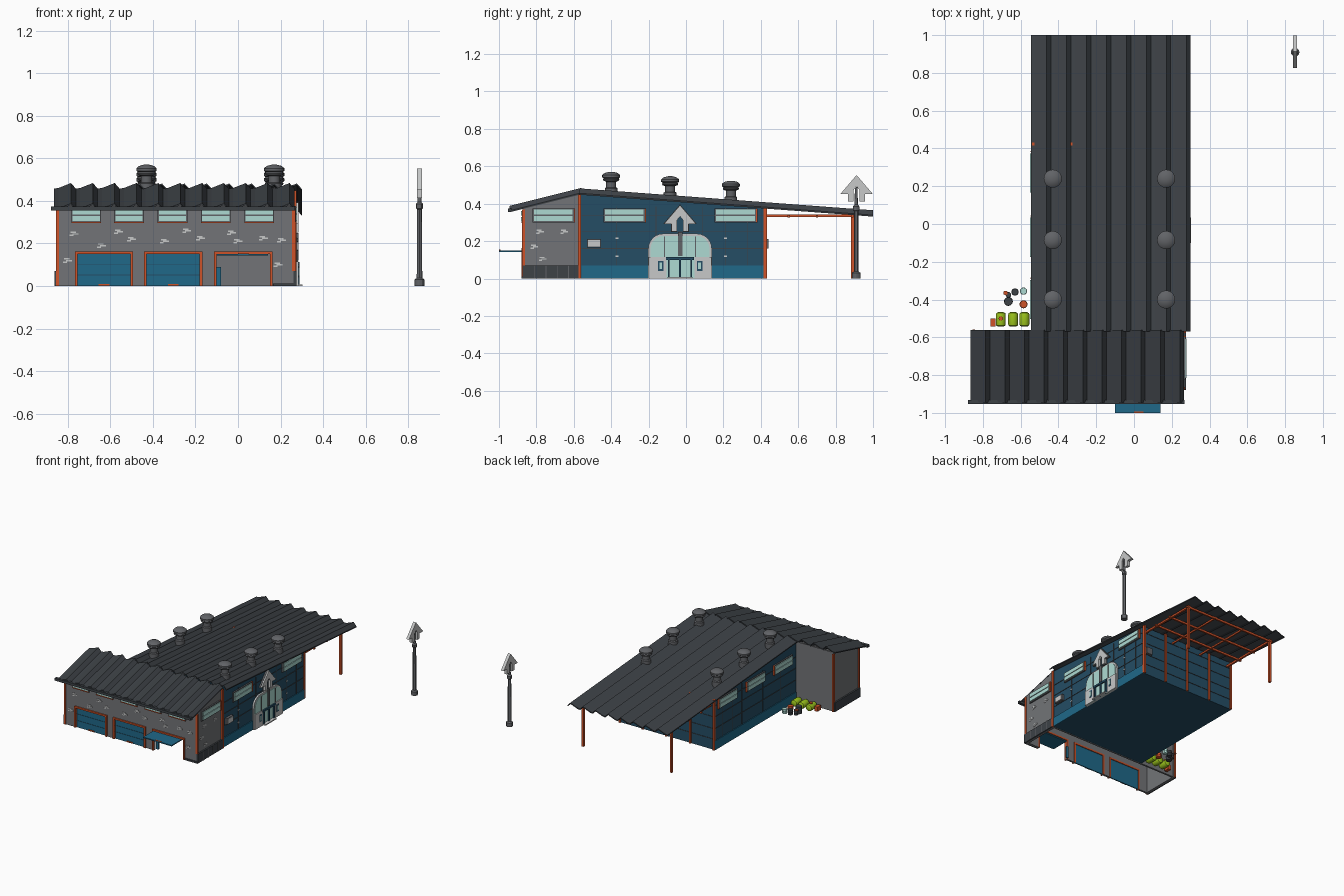
import bpy, bmesh, math
from mathutils import Matrix, Vector

if "Cube" in bpy.data.objects:
    bpy.data.objects.remove(bpy.data.objects["Cube"])

def mat(name, r, g, b):
    m = bpy.data.materials.new(name)
    m.diffuse_color = (r, g, b, 1)
    m.use_nodes = True
    m.node_tree.nodes["Principled BSDF"].inputs["Base Color"].default_value = m.diffuse_color
    return m

ROOF = mat("charcoal", .047, .054, .062)
NAVY = mat("dark_blue", .018, .075, .13)
BLUE = mat("mid_blue", .014, .14, .25)
ORANGE = mat("orange", .62, .085, .022)
WALL = mat("wall_grey", .17, .175, .185)
LIGHT = mat("light_grey", .57, .58, .58)
GLASS = mat("pale_glass", .42, .70, .65)
METAL = mat("metal_grey", .12, .125, .135)
GREEN = mat("lime_green", .33, .55, .012)

def finish(name, bm, m, smooth=False):
    bmesh.ops.recalc_face_normals(bm, faces=bm.faces)
    me = bpy.data.meshes.new(name)
    bm.to_mesh(me)
    bm.free()
    me.materials.append(m)
    o = bpy.data.objects.new(name, me)
    bpy.context.collection.objects.link(o)
    if smooth:
        bpy.ops.object.select_all(action='DESELECT')
        o.select_set(True)
        bpy.context.view_layer.objects.active = o
        bpy.ops.object.shade_smooth_by_angle()
    return o

def boxes(name, m, *bs):
    """One object from boxes given as (x0, x1, y0, y1, z0, z1)."""
    bm = bmesh.new()
    for a, b, c, d, e, f in bs:
        M = Matrix.Translation(((a+b)/2, (c+d)/2, (e+f)/2)) @ Matrix.Diagonal((b-a, d-c, f-e, 1))
        bmesh.ops.create_cube(bm, size=1, matrix=M)
    return finish(name, bm, m)

def prism(name, m, pts, x0, x1):
    """Extrude a (y, z) outline along x."""
    bm = bmesh.new()
    f = bm.faces.new([bm.verts.new((x0, y, z)) for y, z in pts])
    r = bmesh.ops.extrude_face_region(bm, geom=[f])
    bmesh.ops.translate(bm, vec=(x1-x0, 0, 0), verts=[v for v in r['geom'] if isinstance(v, bmesh.types.BMVert)])
    return finish(name, bm, m)

def lathe(name, m, prof, loc, n=16, rot=None):
    """Turn an (r, z) profile about z."""
    bm = bmesh.new()
    R = Matrix.Translation(loc) @ (rot or Matrix())
    rings = [[bm.verts.new(R @ Vector((r*math.cos(t*math.tau/n), r*math.sin(t*math.tau/n), z)))
              for t in range(n)] for r, z in prof]
    for a, b in zip(rings, rings[1:]):
        for i in range(n):
            bm.faces.new((a[i], a[(i+1) % n], b[(i+1) % n], b[i]))
    bm.faces.new(rings[0])
    bm.faces.new(rings[-1])
    return finish(name, bm, m, True)

def roof(name, x0, x1, n, y0, z0, y1, z1, amp=.026, t=.008):
    """Sawtooth sheet with a closed underside."""
    p, prof = (x1-x0)/n, []
    for i in range(n):
        prof += [(x0+i*p, -amp), (x0+i*p+.2*p, -amp*.9), (x0+i*p+.78*p, 0)]
    prof.append((x1, -amp))
    bm = bmesh.new()
    rows = [[[bm.verts.new((x, y, z+h-d)) for x, h in prof] for y, z in ((y0, z0), (y1, z1))] for d in (0, t)]
    (a, b), (c, d) = rows
    for i in range(len(prof)-1):
        for u, v in ((a, b), (d, c), (c, a), (b, d)):
            bm.faces.new((u[i], u[i+1], v[i+1], v[i]))
    for i in (0, -1):
        bm.faces.new((a[i], b[i], d[i], c[i]))
    return finish(name, bm, ROOF)

roof_z = lambda y: .482-(y+.57)*.117/1.57
XR, XL, XF = .262, -.535, -.85

# Roofs and gutter
roof("main_roof", -.545, .30, 8, -.57, .482, 1.0, .365)
roof("front_roof", -.865, .265, 11, -.945, .388, -.56, .484)
boxes("front_gutter", ROOF, (-.88, .268, -.953, -.932, .355, .374))

# Main hall with plinth
prism("main_hall", NAVY, [(-.565, 0), (.42, 0), (.42, roof_z(.42)-.03), (-.565, .452)], XL, XR)
boxes("hall_plinth", BLUE, (XR, XR+.006, -.56, -.2, 0, .07), (XR, XR+.006, .136, .42, 0, .07),
      (XL-.006, XL, -.56, .42, 0, .07))
seams = []
for xa, xb in ((XR, XR+.003), (XL-.003, XL)):
    seams += [(xa, xb, -.56, .42, z-.002, z+.002) for z in (.16, .25, .335)]
    seams += [(xa, xb, y-.002, y+.002, 0, .385) for y in (-.37, -.16, .09, .21, .33)]
seams += [(XL, XR, .42, .423, z-.002, z+.002) for z in (.08, .16, .25, .33)]
boxes("panel_seams", ROOF, *seams)
boxes("seam_clips", LIGHT, *[(XR, XR+.005, y-.008, y+.008, z-.004, z+.004)
                             for y in (-.37, .21) for z in (.12, .215)])

# Front block walls, open below
gable = [(-.87, 0), (-.565, 0), (-.565, .452), (-.87, .375)]
prism("front_right_wall", WALL, gable, XR-.015, XR)
prism("front_left_wall", WALL, gable, XF, XF+.015)
boxes("front_back_wall", WALL, (XF, XR, -.58, -.566, 0, .45))
doors = [(-.755, -.505), (-.43, -.18), (-.1, .15)]
edges = [XF] + [v for d in doors for v in d] + [XR]
boxes("front_wall", WALL, (XF, XR, -.87, -.855, .15, .378),
      *[(edges[i], edges[i+1], -.87, -.855, 0, .15) for i in range(0, 8, 2)])
boxes("front_block_plinth", ROOF, (XR, XR+.012, -.875, -.575, 0, .07),
      (XF-.012, XF, -.875, -.565, 0, .07), (.165, XR+.012, -.88, -.87, 0, .012))
boxes("plinth_joints", METAL, *[(XR+.012, XR+.014, y, y+.004, 0, .07) for y in (-.81, -.75, -.69, -.63)])

# Garage doors and orange frames
boxes("garage_doors", BLUE, *[(a, b, -.866, -.858, 0, .15) for a, b in doors[:2]])
boxes("door_ribs", NAVY, *[(a, b, -.868, -.866, z, z+.003) for a, b in doors[:2] for z in (.05, .1)])
boxes("door_handles", ORANGE, *[((a+b)/2-.025, (a+b)/2+.025, -.872, -.866, .002, .01) for a, b in doors[:2]])
fr = []
for a, b in doors:
    fr += [(a-.012, a, -.88, -.852, 0, .162), (b, b+.012, -.88, -.852, 0, .162), (a, b, -.88, -.852, .15, .162)]
boxes("garage_frames", ORANGE, *fr)
boxes("raised_door", BLUE, (-.1, .14, -1.0, -.86, .143, .151))
boxes("raised_door_handle", ORANGE, (0, .05, -1.0, -.992, .151, .155))
boxes("inner_door", BLUE, (-.1, -.08, -.845, -.835, .0, .09))

# Corner posts
boxes("corner_posts", ORANGE, (XF-.006, XF+.008, -.876, -.862, 0, .37), (XF-.006, XF+.008, -.572, -.558, 0, .44),
      (XR-.005, XR+.012, -.578, -.562, 0, .45), (XR-.008, XR+.008, -.876, -.862, .07, .37),
      *[(x, x+.014, .415, .432, 0, .385) for x in (XL-.005, -.34, -.14, .06, XR-.008)])

# Pale brick patches
pf = [(-.8, .12), (-.77, .245), (-.64, .19), (-.56, .255), (-.5, .22), (-.345, .21), (-.24, .26),
      (-.175, .225), (0, .21), (-.03, .25), (.12, .225), (.19, .10), (.205, .215)]
row = [(-.018, .008, .004), (-.008, .02, -.004), (-.022, -.004, -.011)]
boxes("front_bricks", LIGHT, *[(x+a, x+b, -.873, -.87, z+h, z+h+.007) for x, z in pf for a, b, h in row])
ps = [(-.78, .25), (-.65, .25), (-.81, .17), (-.765, .105)]
boxes("side_bricks", LIGHT, *[(XR, XR+.003, y+a, y+b, z+h, z+h+.007) for y, z in ps for a, b, h in row])

# Windows: frame, two panes, orange end trim
frame, pane, trim = [], [], []
for x in (-.713, -.512, -.308, -.105, .1):
    frame.append((x-.07, x+.07, -.878, -.87, .298, .365))
    pane += [(x-.064, x+.064, -.882, -.878, z, z+.024) for z in (.306, .336)]
    trim.append((x-.07, x+.07, -.88, -.87, .296, .302))
for y, s in ((-.71, 1), (-.33, 1), (.265, 1), (-.4, -1), (-.07, -1), (.27, -1)):
    X = XR if s > 0 else XL
    span = lambda p, q: tuple(sorted((X+s*p, X+s*q)))
    frame.append(span(0, .01) + (y-.112, y+.112, .3, .375))
    pane += [span(.01, .015) + (y-.104, y+.104, z, z+.027) for z in (.308, .341)]
    trim.append(span(0, .013) + (y+.11, y+.116, .3, .375))
boxes("window_frames", METAL, *frame)
boxes("window_panes", GLASS, *pane)
boxes("window_trim", ORANGE, *trim)

# Arched entrance on the right
def arch(w, h, r, yc=-.032):
    c = [(w-r+r*math.cos(a*math.pi/12), h-r+r*math.sin(a*math.pi/12)) for a in range(7)]
    half = [(w, 0)] + c
    return [(yc+y, z) for y, z in half] + [(yc-y, z) for y, z in reversed(half)]
prism("entrance_frame", LIGHT, arch(.17, .24, .08), XR, XR+.012)
prism("entrance_glass", GLASS, arch(.158, .228, .07), XR+.012, XR+.016)
boxes("entrance_mullions", METAL, *[(XR+.012, XR+.02, y-.003, y+.003, .11, .225) for y in (-.115, .05)],
      (XR+.012, XR+.022, -.044, -.02, .12, .25))
boxes("entrance_side_panels", LIGHT, (XR+.012, XR+.022, -.2, -.105, 0, .115), (XR+.012, XR+.022, .045, .137, 0, .115))
boxes("entrance_door_frame", NAVY, (XR+.012, XR+.026, -.108, .044, .1, .114),
      *[(XR+.012, XR+.026, y-.005, y+.005, 0, .11) for y in (-.092, -.032, .028)])
boxes("entrance_posters", NAVY, *[(XR+.022, XR+.024, y-.014, y+.014, .04, .095) for y in (-.135, .073)])
boxes("poster_glass", GLASS, *[(XR+.024, XR+.026, y-.008, y+.008, .05, .085) for y in (-.135, .073)])
boxes("door_step", LIGHT, (XR, XR+.04, -.1, .035, 0, .008))

# Up-arrows: wall sign and pole sign
def arrow(y, z, k=1):
    h = [(.086, -.1), (.045, -.1), (.045, -.14), (.016, -.14), (.016, -.08)]
    pts = [(0, 0)] + h + [(0, -.06)] + [(-a, b) for a, b in reversed(h)]
    return [(y+a*k, z+.07*(k-1)+b*k) for a, b in pts]
prism("wall_arrow_backing", METAL, arrow(-.032, .392, 1.06), XR, XR+.012)
prism("wall_arrow", LIGHT, arrow(-.032, .392), XR+.012, XR+.022)
prism("pole_arrow", LIGHT, arrow(.912, .553), .842, .864)
lathe("sign_pole", METAL, [(.023, 0), (.023, .03), (.013, .038), (.012, .36), (.017, .365), (.017, .385),
                           (.009, .395), (.007, .49)], (.853, .91, 0), 12)

# Wall boxes
boxes("meter_boxes", METAL, (XR, XR+.018, -.53, -.455, .165, .212), (.2, .25, .423, .442, .16, .21))
boxes("meter_lid", LIGHT, (XR+.018, XR+.022, -.525, -.46, .17, .207))

# Rear canopy frame
cb = []
for x in (-.5, .245):
    cb += [(x-.008, x+.008, .882, .898, 0, .345), (x-.007, x+.007, .42, .9, .328, .342)]
cb += [(x-.005, x+.005, .42, .9, .33, .342) for x in (-.25, 0)]
cb += [(-.52, .265, y-.006, y+.006, .325, .34) for y in (.55, .7, .89)]
boxes("canopy_frame", ORANGE, *cb)

# Roof vents
for i, y in enumerate((-.4, -.085, .24)):
    for x in (-.43, .17):
        lathe("roof_vent", METAL, [(.034, -.035), (.034, .015), (.027, .02), (.027, .05), (.04, .055), (.044, .062),
              (.04, .068), (.048, .074), (.048, .086), (.035, .097), (.012, .103)], (x, y, roof_z(y)-.002), 20)

# Tanks and barrels in the rear corner
lay = Matrix.Rotation(math.pi/2, 4, 'X')
for x in (-.705, -.64, -.58):
    lathe("green_tank", GREEN, [(.015, -.038), (.024, -.033), (.026, -.026), (.026, .026), (.024, .033), (.015, .038)],
          (x, -.505, .026), 14, lay)
lathe("tank_cap", ORANGE, [(.012, 0), (.012, .014)], (-.705, -.5, .045), 12)
boxes("red_crate", ORANGE, (-.76, -.734, -.542, -.5, 0, .035))
for nm, m, x, y, r, h in (("dark_barrel", ROOF, -.665, -.41, .022, .055), ("red_barrel", ORANGE, -.585, -.425, .02, .03),
                          ("pale_can", GLASS, -.585, -.355, .018, .035), ("dark_can", ROOF, -.63, -.36, .018, .04),
                          ("small_can", ROOF, -.665, -.375, .014, .04)):
    lathe(nm, m, [(r, 0), (r, h*.45), (r*1.08, h*.5), (r, h*.55), (r, h)], (x, y, 0), 12)
lathe("barrel_lid", ORANGE, [(.012, 0), (.012, .006)], (-.68, -.365, .04), 10)
